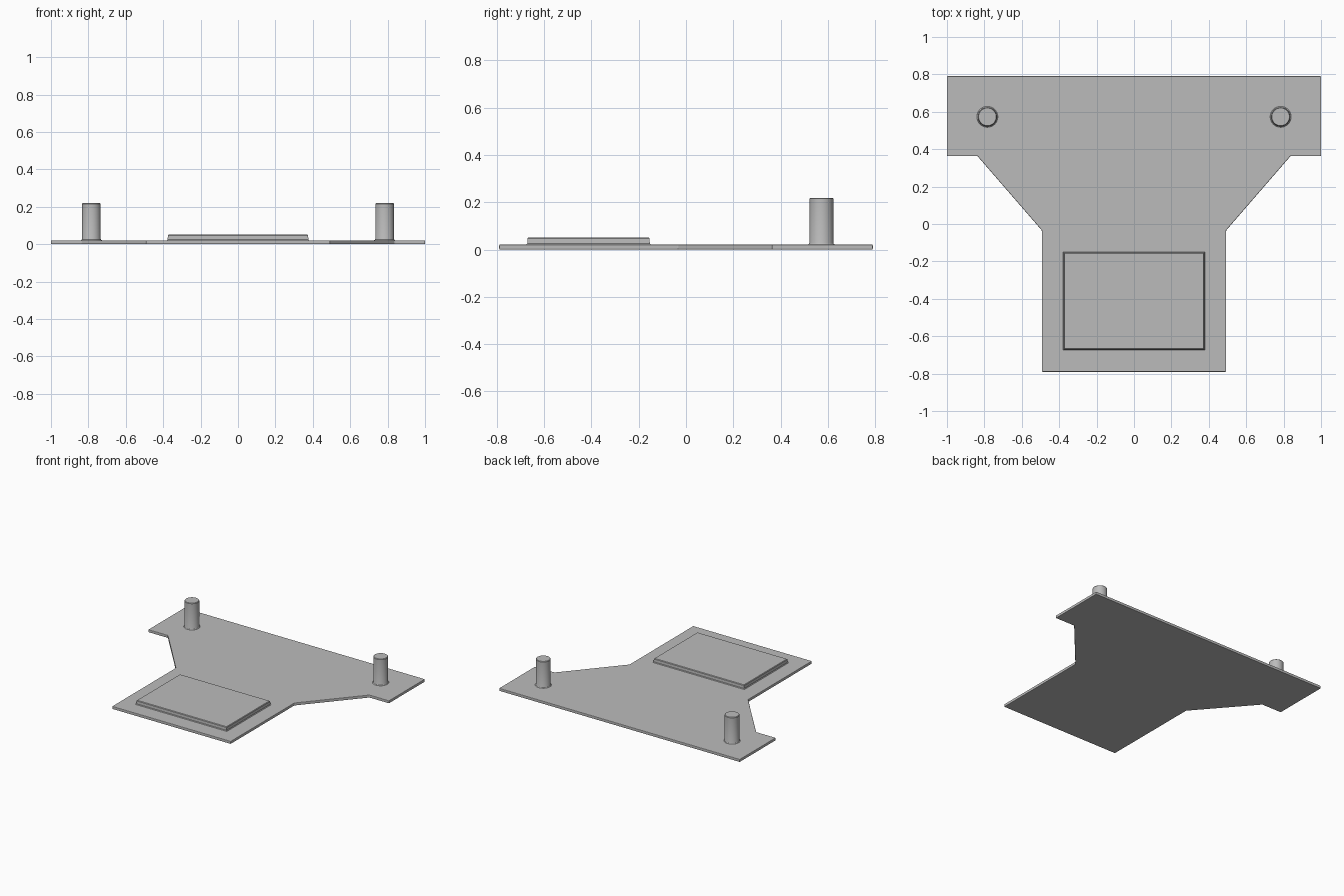
import bpy
import bmesh
from math import cos, sin, tau

cube = bpy.data.objects.get("Cube")
if cube:
    bpy.data.objects.remove(cube, do_unlink=True)

grey = bpy.data.materials.new("plain grey")
grey.use_nodes = True
grey.diffuse_color = (0.5, 0.5, 0.5, 1)
grey.node_tree.nodes["Principled BSDF"].inputs["Base Color"].default_value = (0.5, 0.5, 0.5, 1)

PLATE_TOP = 0.021


def loft(name, rings):
    """Skin a closed solid through stacked rings of points."""
    bm = bmesh.new()
    loops = [[bm.verts.new(p) for p in ring] for ring in rings]
    n = len(loops[0])
    for low, high in zip(loops, loops[1:]):
        for i in range(n):
            j = (i + 1) % n
            bm.faces.new((low[i], low[j], high[j], high[i]))
    bm.faces.new(loops[0][::-1])
    bm.faces.new(loops[-1])
    bmesh.ops.recalc_face_normals(bm, faces=bm.faces)
    mesh = bpy.data.meshes.new(name)
    bm.to_mesh(mesh)
    bm.free()
    mesh.materials.append(grey)
    obj = bpy.data.objects.new(name, mesh)
    bpy.context.collection.objects.link(obj)
    return obj


def smooth(obj):
    bpy.ops.object.select_all(action="DESELECT")
    obj.select_set(True)
    bpy.context.view_layer.objects.active = obj
    bpy.ops.object.shade_smooth_by_angle()


# Base plate: mirrored outline with a wide rear bar tapering to a front stem
half = [(0.493, -0.79), (0.493, -0.034), (0.837, 0.363), (1, 0.363), (1, 0.79)]
outline = half + [(-x, y) for x, y in reversed(half)]
plate = loft("base_plate", [[(x, y, z) for x, y in outline] for z in (0, PLATE_TOP)])
bevel = plate.modifiers.new("soft_edges", "BEVEL")
bevel.width = 0.004
bevel.segments = 2
bevel.limit_method = "ANGLE"
bevel.use_clamp_overlap = False

# Raised pad: rectangle with a flared foot and eased top edge
rings = []
for grow, z in [(0.005, PLATE_TOP - 0.002), (0.005, PLATE_TOP), (0.001, PLATE_TOP + 0.005),
                (0, 0.047), (-0.004, 0.051)]:
    x, y0, y1 = 0.375 + grow, -0.67 - grow, -0.154 + grow
    rings.append([(-x, y0, z), (x, y0, z), (x, y1, z), (-x, y1, z)])
loft("raised_pad", rings)

# Two upright pegs with a small fillet at the foot
profile = [(0.056, PLATE_TOP - 0.002), (0.056, PLATE_TOP), (0.052, PLATE_TOP + 0.003),
           (0.05, PLATE_TOP + 0.008), (0.05, 0.215), (0.047, 0.219)]
for side, name in ((1, "left_peg"), (-1, "right_peg")):
    rings = [[(side * 0.784 + r * cos(tau * i / 48), 0.573 + r * sin(tau * i / 48), z)
              for i in range(48)] for r, z in profile]
    smooth(loft(name, rings))
